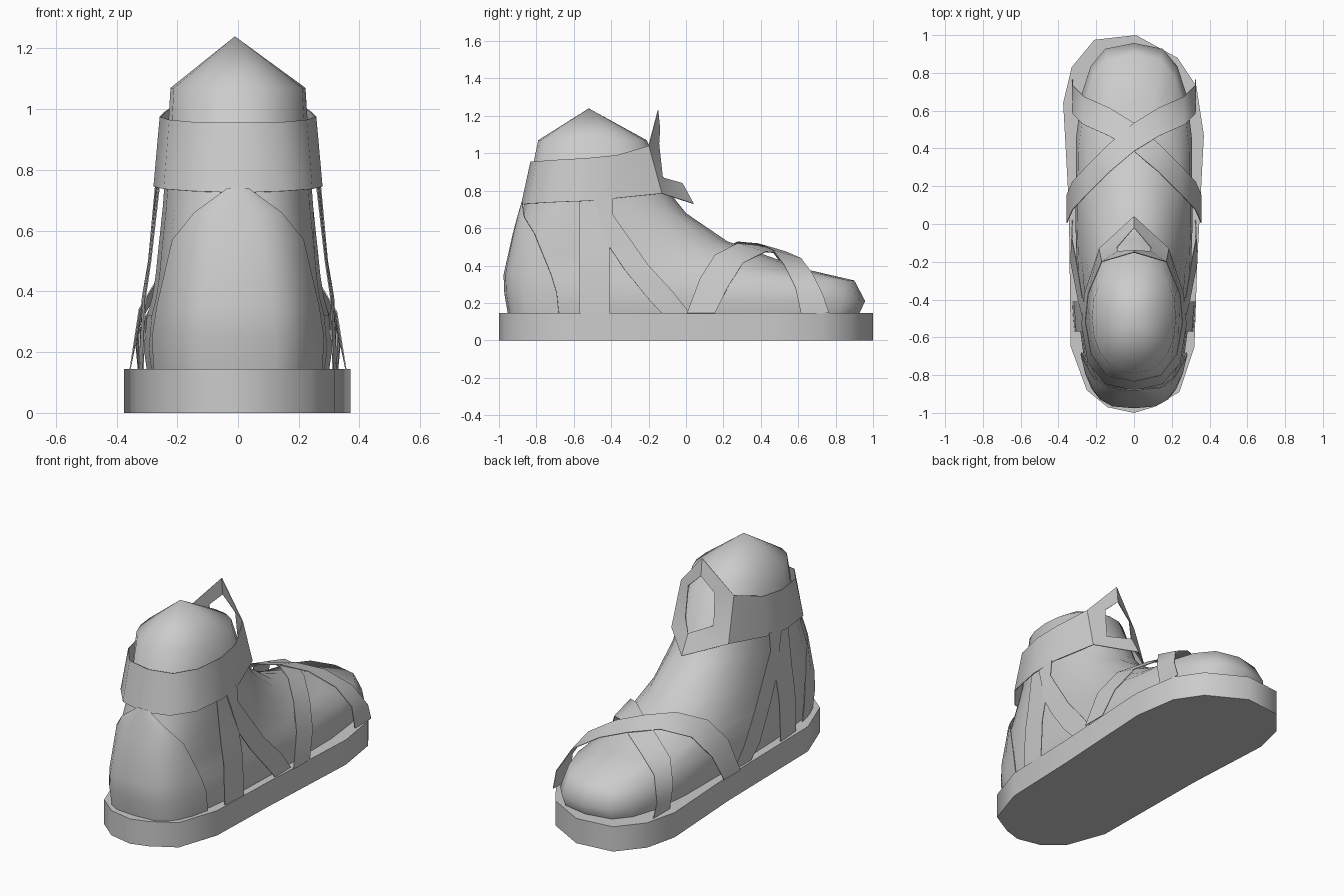
import bpy, bmesh, math

if "Cube" in bpy.data.objects:
    bpy.data.objects.remove(bpy.data.objects["Cube"])

# Foot outline at each height: z, back y, front y, half width, squareness of toe end, of heel end
RINGS = [
    (.14, -.935, .925, .30, 3.2, 3.6), (.21, -.95, .958, .31, 3.1, 3.6),
    (.32, -.962, .90, .30, 2.9, 3.5), (.38, -.955, .64, .285, 2.2, 3.4),
    (.45, -.94, .44, .275, 2.0, 3.3), (.53, -.92, .22, .268, 2.0, 3.2),
    (.68, -.88, .0, .253, 2.2, 2.7), (.78, -.85, -.08, .246, 2.2, 2.4),
    (1.07, -.79, -.21, .228, 2.2, 2.2)]


def ring_at(z):
    for a, b in zip(RINGS, RINGS[1:]):
        if z <= b[0]:
            break
    f = (z - a[0]) / (b[0] - a[0])
    return [p + (q - p) * f for p, q in zip(a, b)]


def outline(z, t, off=0):
    """Point on the foot outline at height z; t = -90 deg is the heel."""
    _, back, front, w, toe, heel = ring_at(z)
    c, s = math.cos(t), math.sin(t)
    n = toe if s > 0 else heel
    yc, half = (back + front) / 2, (front - back) / 2 + off
    y = yc + half * math.copysign(abs(s) ** (2 / n), s)
    x = (w + off) * math.copysign(abs(c) ** (2 / n), c) * (1 + .05 * y)
    return (x, y, z)


def side(y, z, off):
    return outline(z, angle_of(z, y, off), off)


def angle_of(z, y, off=0):
    _, back, front, w, toe, heel = ring_at(z)
    u = (y - (back + front) / 2) / ((front - back) / 2 + off)
    n = toe if u > 0 else heel
    return math.copysign(math.asin(min(1, abs(u) ** (n / 2))), u)


def make(name, verts, faces, thick=0, mirror=False, angle=40):
    me = bpy.data.meshes.new(name)
    me.from_pydata(verts, [], faces)
    bm = bmesh.new()
    bm.from_mesh(me)
    bmesh.ops.recalc_face_normals(bm, faces=bm.faces)
    bm.to_mesh(me)
    bm.free()
    ob = bpy.data.objects.new(name, me)
    bpy.context.collection.objects.link(ob)
    bpy.ops.object.select_all(action='DESELECT')
    ob.select_set(True)
    bpy.context.view_layer.objects.active = ob
    if mirror:
        ob.modifiers.new("mirror", 'MIRROR')
    if thick:
        m = ob.modifiers.new("thickness", 'SOLIDIFY')
        m.thickness, m.offset = thick, 0
    if mirror or thick:
        bpy.ops.object.convert(target='MESH')
    bpy.ops.object.shade_smooth_by_angle(angle=math.radians(angle))
    return ob


def grid(rows, closed=False):
    n = len(rows[0])
    m = n if closed else n - 1
    verts = [p for r in rows for p in r]
    faces = [(i * n + j, i * n + (j + 1) % n, (i + 1) * n + (j + 1) % n, (i + 1) * n + j)
             for i in range(len(rows) - 1) for j in range(m)]
    return verts, faces


# Sole: extruded outline
SOLE = [(.01, 1), (-.21, .975), (-.33, .83), (-.375, .64), (-.345, .1), (-.335, -.65),
        (-.25, -.88), (-.14, -.97), (0, -1), (.1, -.97), (.24, -.89), (.32, -.65),
        (.335, -.2), (.37, .47), (.33, .73), (.23, .88)]
v, f = grid([[(x, y, z) for x, y in SOLE] for z in (0, .145)], True)
n = len(SOLE)
make("sole", v, f + [tuple(range(n)), tuple(range(n, 2 * n))], angle=45)

# Foot: stacked outlines closed by a pointed ankle cap
N = 20
v, f = grid([[outline(r[0], math.tau * j / N) for j in range(N)] for r in RINGS], True)
top = (len(RINGS) - 1) * N
v.append((-.01, -.52, 1.24))
f += [(top + j, top + (j + 1) % N, len(v) - 1) for j in range(N)]
f.append(tuple(range(N)))
make("foot", v, f, angle=60)

T = .004

# Heel counter: narrows up into the ankle band
rows = []
for z, y in [(.145, -.68), (.25, -.69), (.35, -.72), (.57, -.81), (.66, -.865), (.74, -.876)]:
    end = angle_of(z, y, .015)
    row = [outline(z, -math.pi / 2 + (end + math.pi / 2) * k / 5, .015) for k in range(6)]
    row[0] = (0,) + row[0][1:]
    rows.append(row)
make("heel_counter", *grid(rows), T, True)

# Side straps: vertical and diagonal, joined to the ankle band
make("side_strap", *grid([[side(y, z, o) for y in (-.57, -.49, -.41)]
                          for z, o in ((.76, .022), (.5, .03), (.38, .038), (.145, .035))]), T, True)
DIAG = [((-.5, .77), (-.39, .77)), ((-.41, .5), (-.39, .67)),
        ((-.33, .38), (-.2, .4)), ((-.2, .22), (-.07, .26)), ((-.13, .145), (.02, .145))]
make("diagonal_strap", *grid([[side(*a, .03), side(*b, .025)] for a, b in DIAG]), T, True)

# Ankle band with pierced front loop
COLS = [(0, -.83, .955, -.88, .725), (.14, -.80, .957, -.845, .73), (.225, -.69, .965, -.735, .737),
        (.256, -.52, .975, -.53, .745), (.242, -.37, .99, -.37, .76), (.17, -.2, 1.04, -.13, .785)]
rows = [[(x, yt, zt), (x * 1.08, yb, zb)] for x, yt, zt, yb, zb in COLS]
v, f = grid(rows)
a, b, k = len(v) - 2, len(v) - 1, len(v)
v += [(0, -.15, 1.23), (0, -.14, 1.13), (.085, -.145, 1.05),
      (.09, -.125, .87), (0, -.02, .84), (0, .04, .73)]
f += [(a, k, k + 1, k + 2), (a, k + 2, k + 3, b), (b, k + 3, k + 4, k + 5)]
make("ankle_band", v, f, T, True)

# Crossed forefoot straps: the second is the first reflected
CROSS = [(-.325, .69, .145), (-.325, .66, .25), (-.265, .6, .37), (-.13, .54, .45), (0, .46, .485),
         (.13, .35, .495), (.25, .23, .435), (.325, .15, .31), (.355, .08, .145)]
for name, s, lift in (("cross_strap_lower", 1, 0), ("cross_strap_upper", -1, .01)):
    rows = []
    for x, y, z in CROSS:
        tilt = .022 if z > .2 else 0
        rows.append([(s * x, y - .075, z + tilt + lift * (z > .2)),
                     (s * x, y + .075, z - tilt + lift * (z > .2))])
    make(name, *grid(rows), T)
